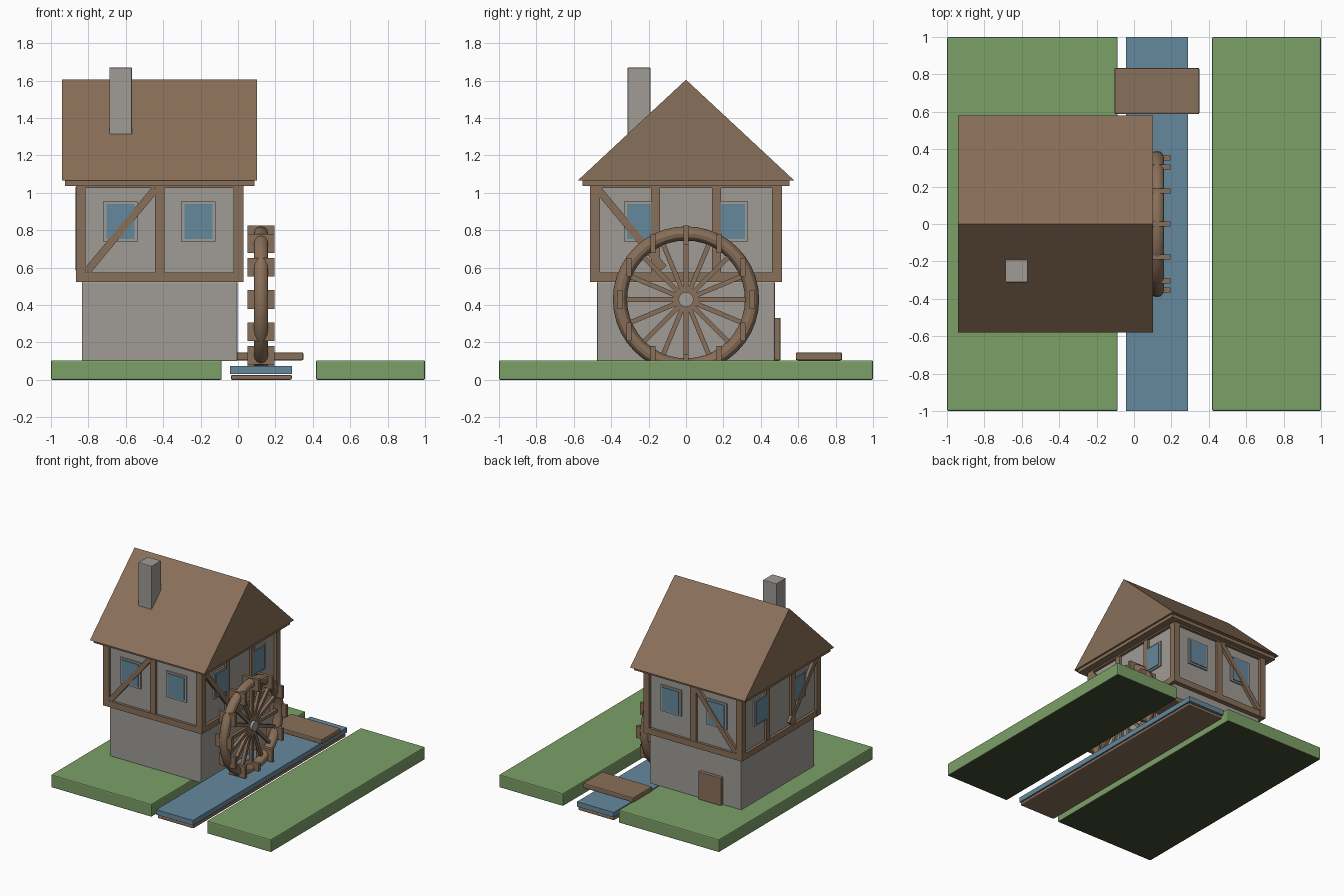
import bpy, bmesh, math
from mathutils import Matrix, Vector

if "Cube" in bpy.data.objects:
    bpy.data.objects.remove(bpy.data.objects["Cube"])


def material(name, rgb):
    m = bpy.data.materials.new(name)
    m.diffuse_color = (*rgb, 1)
    m.use_nodes = True
    m.node_tree.nodes["Principled BSDF"].inputs["Base Color"].default_value = m.diffuse_color
    return m


GRASS = material("grass green", (0.20, 0.35, 0.14))
SOIL = material("dark soil", (0.05, 0.07, 0.032))
STONE = material("stone grey", (0.35, 0.33, 0.30))
WOOD = material("timber brown", (0.25, 0.16, 0.10))
WATER = material("water blue", (0.13, 0.25, 0.34))


def finish(name, bm, mat, bevel=0.0):
    bmesh.ops.recalc_face_normals(bm, faces=bm.faces)
    me = bpy.data.meshes.new(name)
    bm.to_mesh(me)
    bm.free()
    me.materials.append(mat)
    ob = bpy.data.objects.new(name, me)
    bpy.context.collection.objects.link(ob)
    if bevel:
        b = ob.modifiers.new("bevel", 'BEVEL')
        b.width, b.segments = bevel, 2
    return ob


def add_box(bm, centre, size, rot=Matrix.Identity(4)):
    m = Matrix.Translation(centre) @ rot @ Matrix.Diagonal((*size, 1))
    bmesh.ops.create_cube(bm, size=1, matrix=m)


def box(name, x, y, z, mat, bevel=0.0):
    bm = bmesh.new()
    lo, hi = Vector((x[0], y[0], z[0])), Vector((x[1], y[1], z[1]))
    add_box(bm, (lo + hi) / 2, hi - lo)
    return finish(name, bm, mat, bevel)


# Ground banks with dark undersides, stream and stream bed
for name, x in (("left_bank", (-1, -0.087)), ("right_bank", (0.417, 1))):
    bank = box(name, x, (-1, 1), (0, 0.105), GRASS, 0.008)
    bank.data.materials.append(SOIL)
    for p in bank.data.polygons:
        p.material_index = 1 if p.normal.z < -0.9 else 0
box("stream", (-0.043, 0.29), (-1, 1), (0.032, 0.073), WATER)
box("stream_bed", (-0.038, 0.288), (-0.99, 0.99), (0, 0.027), WOOD, 0.008)

# House body
CX, HX, HY = -0.419, 0.448, 0.512
box("stone_base", (-0.835, -0.003), (-0.475, 0.475), (0.1, 0.525), STONE, 0.006)
box("upper_walls", (CX - 0.425, CX + 0.425), (-0.489, 0.489), (0.53, 1.04), STONE)
box("door", (-0.67, -0.465), (0.46, 0.505), (0.105, 0.332), WOOD, 0.004)
box("footbridge", (-0.105, 0.35), (0.587, 0.835), (0.105, 0.147), WOOD, 0.008)

# Timber frame: corner posts, middle posts and horizontal beams
bm = bmesh.new()
T = 0.052
for sx in (-1, 1):
    for sy in (-1, 1):
        add_box(bm, (CX + sx * (HX - T / 2), sy * (HY - T / 2), 0.782), (T, T, 0.516))
for s in (-1, 1):
    add_box(bm, (CX, s * (HY - T / 2 - 0.004), 0.78), (0.052, T, 0.5))
    for y in (-0.163, 0.163):
        add_box(bm, (CX + s * (HX - T / 2 - 0.004), y, 0.78), (T, 0.048, 0.5))
    for z, h in ((0.548, 0.05), (1.038, 0.024)):
        add_box(bm, (CX, s * (HY - T / 2 - 0.001), z), (2 * HX - 0.01, T, h))
        add_box(bm, (CX + s * (HX - T / 2 - 0.001), 0, z), (T, 2 * HY - 0.01, h))

# Diagonal braces, the same on opposite walls
for s in (-1, 1):
    ang = math.atan2(0.44, 0.365)
    add_box(bm, (-0.625, s * (HY - 0.014), 0.8), (0.57, 0.03, 0.04), Matrix.Rotation(-ang, 4, 'Y'))
    ang = math.atan2(0.42, 0.35)
    add_box(bm, (CX + s * (HX - 0.014), -0.295, 0.808), (0.03, 0.55, 0.04), Matrix.Rotation(-ang, 4, 'X'))
finish("timber_frame", bm, WOOD)

# Windows: grey surround with a blue pane, two on each wall
frames, panes = bmesh.new(), bmesh.new()
for s in (-1, 1):
    for bm, w, h, out in ((frames, 0.185, 0.214, 0.012), (panes, 0.15, 0.187, 0.019)):
        for x in (-0.628, -0.212):
            add_box(bm, (x, s * (0.487 + out / 2), 0.846), (w, 0.004 + out, h))
        for y in (-0.24, 0.24):
            add_box(bm, (CX + s * (0.423 + out / 2), y, 0.846), (0.004 + out, w, h))
finish("window_surrounds", frames, STONE)
finish("window_panes", panes, WATER)

# Gable roof: extruded profile with a small tucked-in eave
bm = bmesh.new()
profile = [(-0.58, 1.065), (0.58, 1.065), (0, 1.605)]
face = bm.faces.new([bm.verts.new((-0.94, y, z)) for y, z in profile])
ext = bmesh.ops.extrude_face_region(bm, geom=[face])
bmesh.ops.translate(bm, vec=(1.042, 0, 0), verts=[v for v in ext["geom"] if isinstance(v, bmesh.types.BMVert)])
finish("roof", bm, WOOD)
box("eave_board", (-0.925, 0.087), (-0.553, 0.553), (1.038, 1.066), WOOD)
box("chimney", (-0.688, -0.567), (-0.312, -0.19), (1.25, 1.67), STONE, 0.004)

# Water wheel
WX, WZ, R = 0.123, 0.43, 0.353
bpy.ops.mesh.primitive_torus_add(major_segments=40, minor_segments=12, major_radius=R, minor_radius=0.038,
                                 location=(WX, 0, WZ), rotation=(0, math.pi / 2, 0))
rim = bpy.context.object
rim.name = "wheel_rim"
rim.data.materials.append(WOOD)
bpy.ops.object.shade_smooth_by_angle()

bm = bmesh.new()
for i in range(8):
    add_box(bm, (WX, 0, WZ), (0.025, 0.025, 2 * R), Matrix.Rotation(i * math.pi / 8, 4, 'X'))
finish("wheel_spokes", bm, WOOD)

# Paddles all hang upright
bm = bmesh.new()
for i in range(12):
    a = i * math.pi / 6
    add_box(bm, (WX, R * math.sin(a), WZ + 0.345 * math.cos(a)), (0.146, 0.026, 0.1))
finish("wheel_paddles", bm, WOOD)

bm = bmesh.new()
bmesh.ops.create_cone(bm, cap_ends=True, segments=20, radius1=0.04, radius2=0.04, depth=0.07,
                      matrix=Matrix.Translation((WX, 0, WZ)) @ Matrix.Rotation(math.pi / 2, 4, 'Y'))
finish("wheel_hub", bm, STONE)
